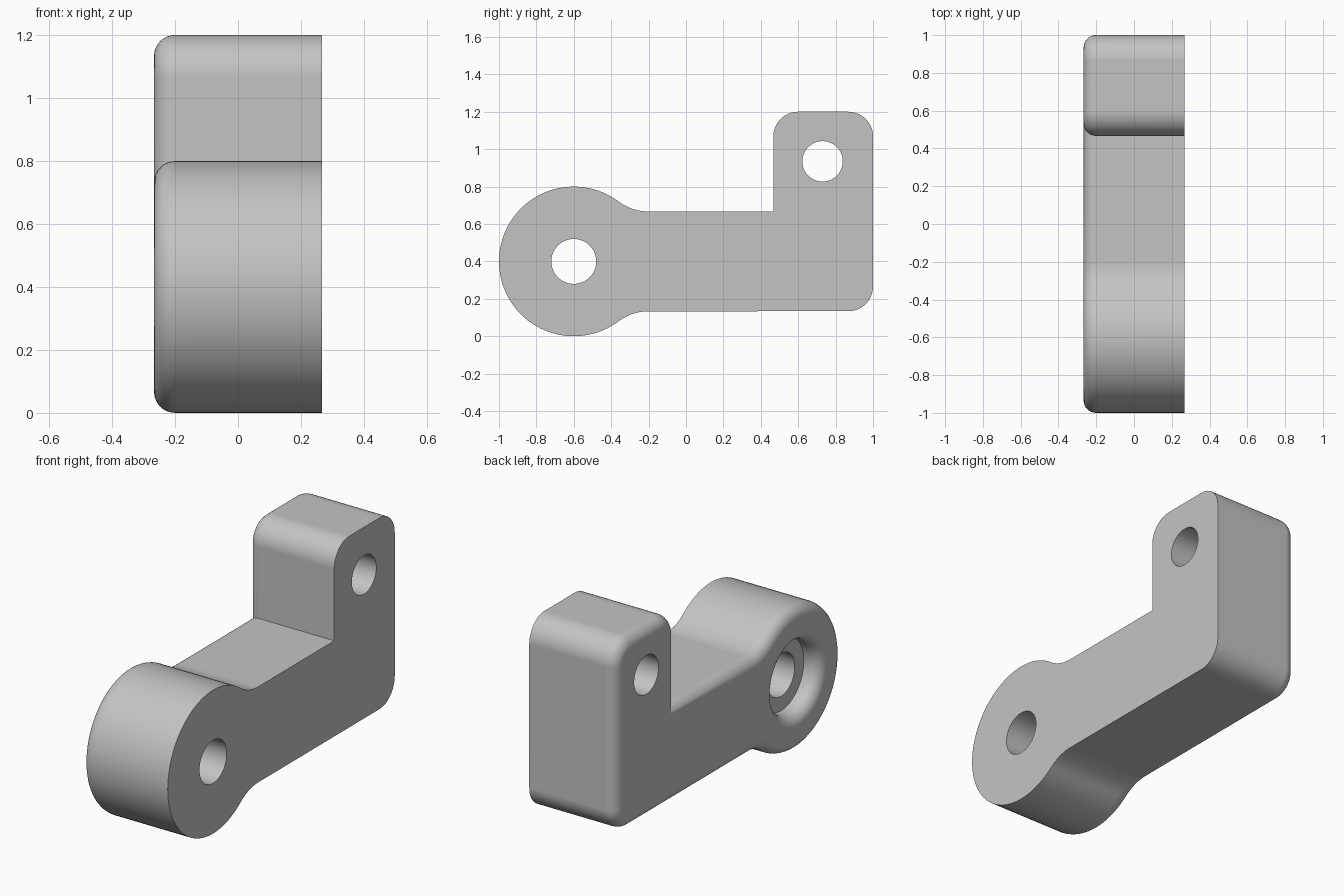
import bpy, bmesh
from math import sin, cos, radians, pi

if "Cube" in bpy.data.objects:
    bpy.data.objects.remove(bpy.data.objects["Cube"])

HALF = 0.8 / 3      # half of the thickness
FILLET = 0.2 / 3    # rounding of the left-hand rim
NECK = 53.13        # angle where the neck meets the round end

grey = bpy.data.materials.new("plain grey")
grey.diffuse_color = (0.55, 0.55, 0.55, 1)
grey.use_nodes = True
grey.node_tree.nodes["Principled BSDF"].inputs["Base Color"].default_value = (0.55, 0.55, 0.55, 1)


def arc(cy, cz, r, start, end, n):
    angles = [radians(start + (end - start) * i / n) for i in range(n + 1)]
    return [(cy + r * cos(a), cz + r * sin(a)) for a in angles]


def outline(d):
    """Side profile of the arm, moved inward by d."""
    r = 0.4 / 3 - d
    neck = 0.8 / 3 + d
    pts = arc(-0.6, 0.4, 0.4 - d, NECK, 360 - NECK, 72)         # round end
    pts += arc(-0.2, -0.4 / 3, neck, 180 - NECK, 90, 10)[1:]    # lower neck
    pts += arc(0.867, 0.267, r, -90, 0, 12)                     # heel
    pts += arc(0.867, 1.067, r, 0, 90, 12)                      # top of upright
    pts += arc(0.6, 1.067, r, 90, 180, 12)
    pts.append((0.467 + d, 0.667 - d))                          # inner corner
    pts += arc(-0.2, 2.8 / 3, neck, 270, 180 + NECK, 10)[:-1]   # upper neck
    return pts


def loft(name, rings):
    """Skin a list of (x, points) rings and cap both ends."""
    bm = bmesh.new()
    loops = [[bm.verts.new((x, y, z)) for y, z in pts] for x, pts in rings]
    for a, b in zip(loops, loops[1:]):
        for i in range(len(a)):
            bm.faces.new((a[i - 1], a[i], b[i], b[i - 1]))
    bm.faces.new(loops[0])
    bm.faces.new(loops[-1])
    bmesh.ops.recalc_face_normals(bm, faces=bm.faces)
    mesh = bpy.data.meshes.new(name)
    bm.to_mesh(mesh)
    bm.free()
    mesh.materials.append(grey)
    obj = bpy.data.objects.new(name, mesh)
    bpy.context.collection.objects.link(obj)
    return obj


def turned(name, cy, cz, steps):
    """Round cutter along x from (x, radius) steps."""
    return loft(name, [(x, arc(cy, cz, r, 0, 360, 64)[:-1]) for x, r in steps])


# Arm body with a rounded rim on one side
quarter = [pi / 2 * i / 8 for i in range(9)]
rings = [(HALF, outline(0))]
rings += [(-HALF + FILLET * (1 - sin(a)), outline(FILLET * (1 - cos(a)))) for a in quarter]
arm = loft("bracket_arm", rings)

# Pivot bore with a flared recess, and the upper pin hole
flare = [(-HALF + FILLET * (1 - cos(a)), 0.2 + FILLET * (1 - sin(a))) for a in quarter]
bore = [(-0.4, 0.2 + FILLET)] + flare + [(-HALF + 0.1, 0.2), (-HALF + 0.1, 0.12), (0.4, 0.12)]
cutters = [
    turned("pivot_bore_cutter", -0.6, 0.4, bore),
    turned("pin_hole_cutter", 0.73, 0.935, [(-0.4, 0.108), (0.4, 0.108)]),
]

bpy.context.view_layer.objects.active = arm
arm.select_set(True)
for cutter in cutters:
    cutter.hide_render = True
    mod = arm.modifiers.new("hole", 'BOOLEAN')
    mod.operation = 'DIFFERENCE'
    mod.solver = 'EXACT'
    mod.object = cutter
    bpy.ops.object.modifier_apply(modifier=mod.name)
    bpy.data.objects.remove(cutter)

# Smooth curves, crisp edges, flat large faces
bpy.ops.object.shade_smooth_by_angle(angle=radians(30))
weighted = arm.modifiers.new("flat faces", 'WEIGHTED_NORMAL')
weighted.keep_sharp = True
